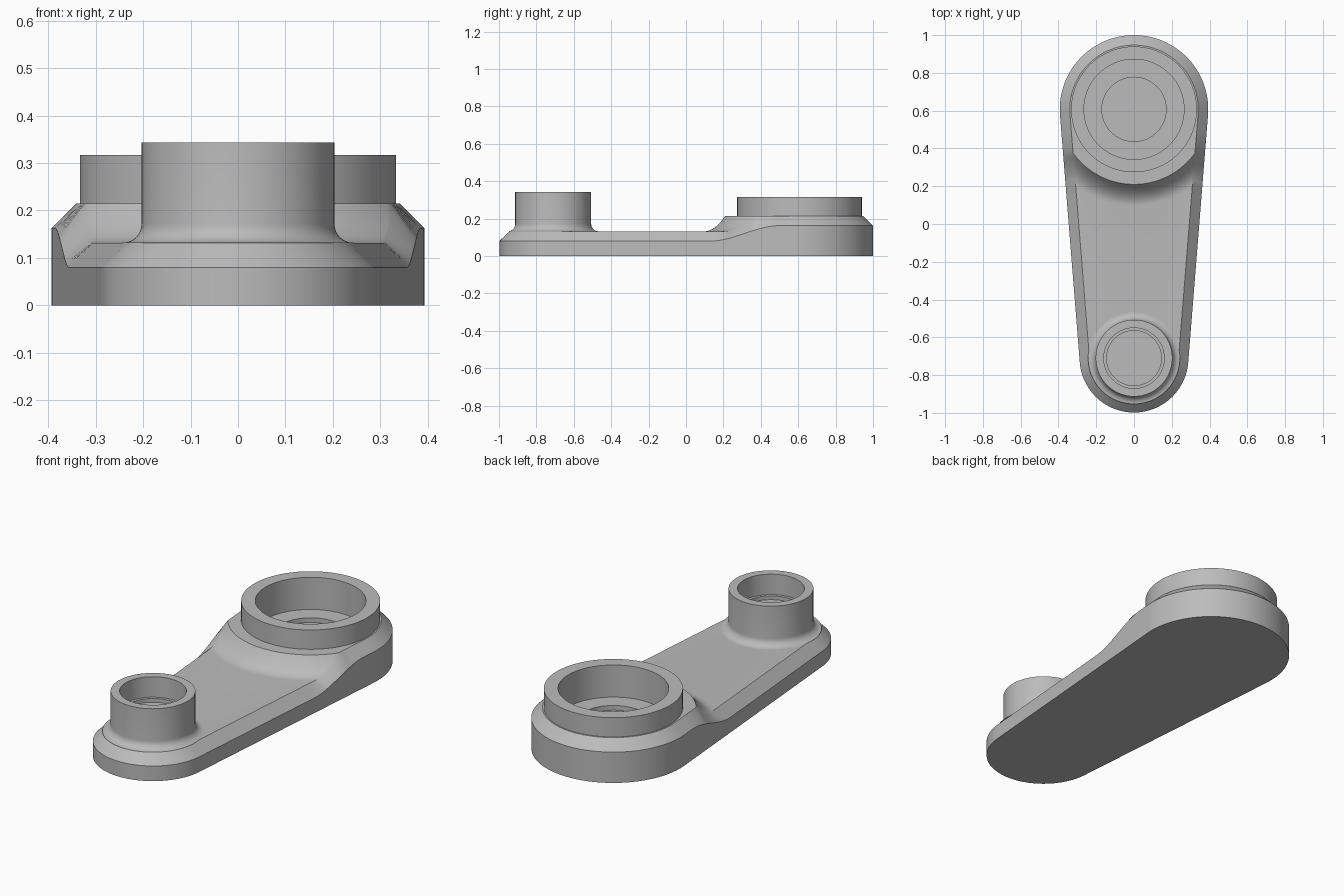
import bpy, bmesh
from math import sin, cos, pi, asin, hypot

cube = bpy.data.objects.get("Cube")
if cube:
    bpy.data.objects.remove(cube)

grey = bpy.data.materials.new("plain_grey")
grey.use_nodes = True
grey.diffuse_color = (0.5, 0.5, 0.5, 1)
grey.node_tree.nodes["Principled BSDF"].inputs["Base Color"].default_value = (0.5, 0.5, 0.5, 1)

BIG_Y, BIG_R = 0.607, 0.393
SMALL_Y, SMALL_R = -0.71, 0.288
PLATE_Z, BOSS_Z, CHAMFER = 0.132, 0.215, 0.053
STEP_IN, STEP_OUT = 0.397, 0.51


def finish(name, bm):
    bmesh.ops.remove_doubles(bm, verts=bm.verts, dist=1e-5)
    bmesh.ops.recalc_face_normals(bm, faces=bm.faces)
    mesh = bpy.data.meshes.new(name)
    bm.to_mesh(mesh)
    bm.free()
    mesh.materials.append(grey)
    obj = bpy.data.objects.new(name, mesh)
    bpy.context.collection.objects.link(obj)
    bpy.ops.object.select_all(action='DESELECT')
    bpy.context.view_layer.objects.active = obj
    obj.select_set(True)
    bpy.ops.object.shade_smooth_by_angle(angle=pi / 6)
    return obj


def skin(bm, rings):
    """Bridge closed loops of points, dropping collapsed faces."""
    loops = [[bm.verts.new(p) for p in ring] for ring in rings]
    for a, b in zip(loops, loops[1:]):
        for i in range(len(a)):
            j = (i + 1) % len(a)
            quad = [a[i], a[j], b[j], b[i]]
            pts = []
            for v in quad:
                if all((v.co - u.co).length > 1e-5 for u in pts):
                    pts.append(v)
            if len(pts) > 2:
                bm.faces.new(pts)
    return loops


def lathe(name, y, profile, n=96):
    bm = bmesh.new()
    rings = [[(r * cos(2 * pi * i / n), y + r * sin(2 * pi * i / n), z)
              for i in range(n)] for r, z in profile]
    loops = skin(bm, rings)
    bm.faces.new(loops[-1])
    return finish(name, bm)


def outline(inset, arc=64, side=64):
    """Two tangent circles joined by straight sides."""
    tilt = asin((BIG_R - SMALL_R) / (BIG_Y - SMALL_Y))
    pts = []
    for cy, r, a0, a1 in ((BIG_Y, BIG_R, -tilt, pi + tilt),
                          (SMALL_Y, SMALL_R, pi + tilt, 2 * pi - tilt)):
        for i in range(arc + 1):
            a = a0 + (a1 - a0) * i / arc
            pts.append(((r - inset) * cos(a), cy + (r - inset) * sin(a)))
    full = []
    for i, p in enumerate(pts):
        q = pts[(i + 1) % len(pts)]
        steps = side if i in (arc, 2 * arc + 1) else 1
        full += [(p[0] + (q[0] - p[0]) * k / steps, p[1] + (q[1] - p[1]) * k / steps)
                 for k in range(steps)]
    return full


def top_height(r):
    t = min(1, max(0, (STEP_OUT - r) / (STEP_OUT - STEP_IN)))
    return BOSS_Z if r <= STEP_IN else PLATE_Z + (BOSS_Z - PLATE_Z) * t * t


def wall_height(y):
    t = min(1, max(0, (y - 0.13) / 0.37))
    return 0.08 + (BOSS_Z - PLATE_Z) * t * t * (3 - 2 * t)


# Arm body: flat bottom, wall, chamfer, raised end blending down to the plate
outer, inner = outline(0), outline(CHAMFER)
rings = [[(x, y, 0) for x, y in outer],
         [(x, y, wall_height(y)) for x, y in outer],
         [(x, y, top_height(hypot(x, y - BIG_Y))) for x, y in inner]]
blend = [STEP_OUT + (STEP_IN - STEP_OUT) * k / 10 for k in range(11)]
for radius in blend + [0.32]:
    ring = []
    for x, y in inner:
        full = hypot(x, y - BIG_Y)
        r = min(full, radius)
        ring.append((x * r / full, BIG_Y + (y - BIG_Y) * r / full, top_height(r)))
    rings.append(ring)
bm = bmesh.new()
loops = skin(bm, rings)
bm.faces.new(loops[0])
finish("arm_body", bm)

# Large cup with a stepped recess
lathe("large_cup", BIG_Y, [(0.333, 0.2), (0.333, 0.317), (0.265, 0.317),
                           (0.265, 0.147), (0.17, 0.147), (0.17, 0.122)])

# Small cup with a fillet at its foot and a stepped recess
FILLET = 0.04
foot = [(0.203 + FILLET * (1 - sin(a)), PLATE_Z + FILLET * (1 - cos(a)))
        for a in (pi / 2 * k / 8 for k in range(9))]
lathe("small_cup", SMALL_Y, foot + [(0.203, 0.343), (0.16, 0.343), (0.16, 0.235),
                                    (0.145, 0.235), (0.145, 0.215)])
